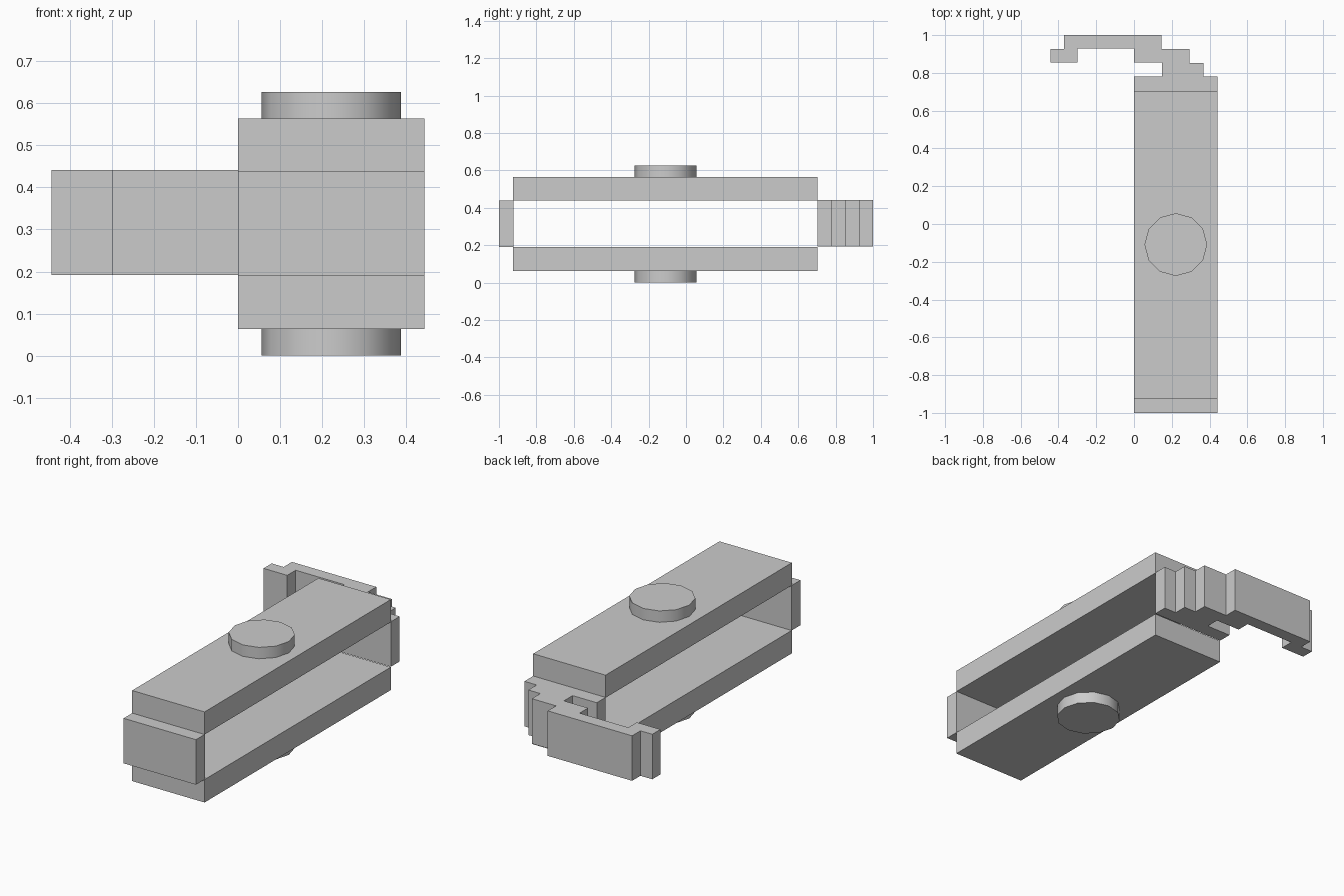
import bpy, bmesh, math

if "Cube" in bpy.data.objects:
    bpy.data.objects.remove(bpy.data.objects["Cube"])

X0, X1 = 0.0, 0.443          # body width
Z = [0.0, 0.063, 0.19, 0.439, 0.564, 0.627]   # layer heights


def extrude_profile(name, pts, z0, z1):
    """Closed prism from an outline in the xy plane."""
    bm = bmesh.new()
    face = bm.faces.new([bm.verts.new((x, y, z0)) for x, y in pts])
    res = bmesh.ops.extrude_face_region(bm, geom=[face])
    verts = [v for v in res["geom"] if isinstance(v, bmesh.types.BMVert)]
    bmesh.ops.translate(bm, verts=verts, vec=(0, 0, z1 - z0))
    bmesh.ops.recalc_face_normals(bm, faces=bm.faces)
    mesh = bpy.data.meshes.new(name)
    bm.to_mesh(mesh)
    bm.free()
    ob = bpy.data.objects.new(name, mesh)
    bpy.context.collection.objects.link(ob)
    return ob


def box(name, y0, y1, z0, z1):
    return extrude_profile(name, [(X0, y0), (X1, y0), (X1, y1), (X0, y1)], z0, z1)


def disc(name, z0, z1):
    bpy.ops.mesh.primitive_cylinder_add(
        vertices=12, radius=0.166, depth=z1 - z0,
        location=(0.2215, -0.109, (z0 + z1) / 2))
    ob = bpy.context.object
    ob.name = name
    bpy.ops.object.shade_smooth_by_angle(angle=math.radians(40))


# long plates
box("lower_plate", -0.925, 0.703, Z[1], Z[2])
box("upper_plate", -0.925, 0.703, Z[3], Z[4])

# front end cap joining the plates
box("front_end_cap", -1.0, -0.923, Z[2], Z[3])

# stepped hook at the back
hook = [(0, 0.703), (X1, 0.703), (X1, 0.78), (0.368, 0.78), (0.368, 0.853),
        (0.294, 0.853), (0.294, 0.927), (0.146, 0.927), (0.146, 1.0),
        (-0.37, 1.0), (-0.37, 0.927), (-0.443, 0.927), (-0.443, 0.856),
        (-0.298, 0.856), (-0.298, 0.93), (0, 0.93), (0, 0.856),
        (0.148, 0.856), (0.148, 0.78), (0, 0.78)]
extrude_profile("back_hook", hook, Z[2] + 0.002, Z[3] + 0.002)

# round buttons on the outer faces
disc("lower_button", Z[0], Z[1])
disc("upper_button", Z[4], Z[5])
